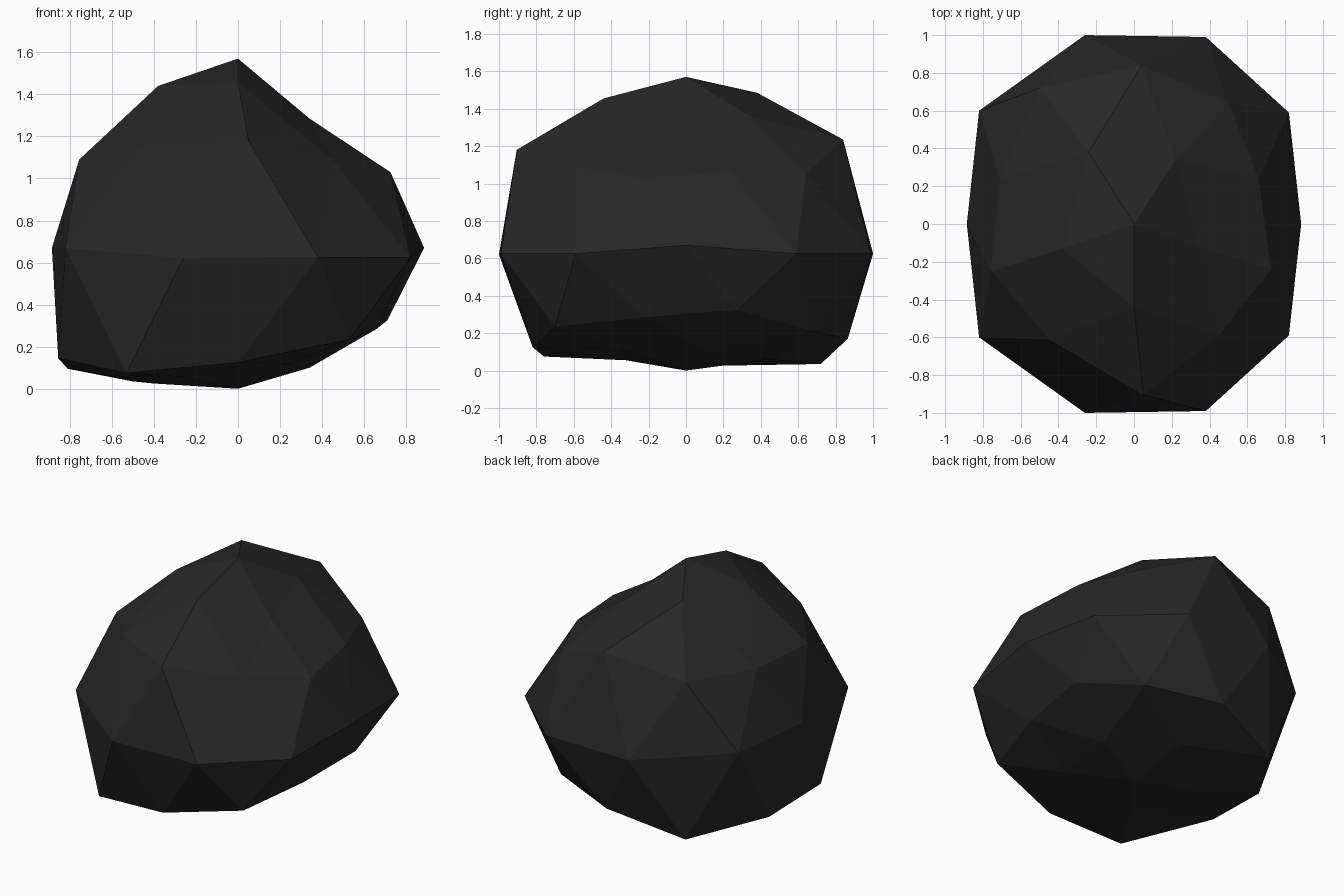
import bpy, bmesh, math

if "Cube" in bpy.data.objects:
    bpy.data.objects.remove(bpy.data.objects["Cube"])

# Low-poly boulder: a 42-vertex icosphere whose rings are pushed to a rough outline
# Each ring runs anticlockwise, rings listed from bottom to top
bottom = [(0, 0, 0)]
base_inner = [(.34, .11, .10), (0, .45, .06), (-.40, .13, .025), (-.25, -.32, .055), (.26, -.36, .12)]
base_mid = [(.48, .68, .21), (-.50, .72, .035), (-.855, -.25, .145), (0, -.82, .125), (.66, -.22, .285)]
base_outer = [(.71, .27, .325), (0, .865, .17), (-.81, .25, .095), (-.53, -.76, .075), (.53, -.70, .235)]
waist = [(.885, 0, .67), (.82, .59, .625), (.38, .99, .625), (-.26, 1, .625), (-.82, .60, .67),
         (-.885, 0, .67), (-.82, -.60, .67), (-.26, -1, .62), (.38, -.99, .625), (.82, -.59, .625)]
crown_outer = [(.50, .64, 1.05), (-.50, .72, 1.12), (-.755, -.25, 1.09), (.05, -.905, 1.18), (.725, -.24, 1.03)]
crown_mid = [(.66, .24, 1.06), (.04, .84, 1.235), (-.71, .24, 1.09), (-.45, -.61, 1.15), (.45, -.59, 1.09)]
crown_inner = [(.22, .34, 1.36), (-.24, .38, 1.485), (-.38, -.13, 1.44), (0, -.44, 1.455), (.34, -.12, 1.285)]
top = [(0, 0, 1.57)]
rings = bottom + base_inner + base_mid + base_outer + waist + crown_outer + crown_mid + crown_inner + top

bm = bmesh.new()
bmesh.ops.create_icosphere(bm, subdivisions=2, radius=1)


def ring_order(v):
    # height first, then the angle after a quarter turn
    angle = round(math.degrees(math.atan2(v.co.y, v.co.x)) - 90) % 360
    return (round(v.co.z, 2), angle)


for v, place in zip(sorted(bm.verts, key=ring_order), rings):
    v.co = place
bmesh.ops.recalc_face_normals(bm, faces=bm.faces)

mesh = bpy.data.meshes.new("boulder")
bm.to_mesh(mesh)
bm.free()
boulder = bpy.data.objects.new("boulder", mesh)
bpy.context.collection.objects.link(boulder)

# Dark stone colour
stone = bpy.data.materials.new("dark_stone")
stone.diffuse_color = (.02, .02, .02, 1)
stone.use_nodes = True
stone.node_tree.nodes["Principled BSDF"].inputs["Base Color"].default_value = stone.diffuse_color
mesh.materials.append(stone)
